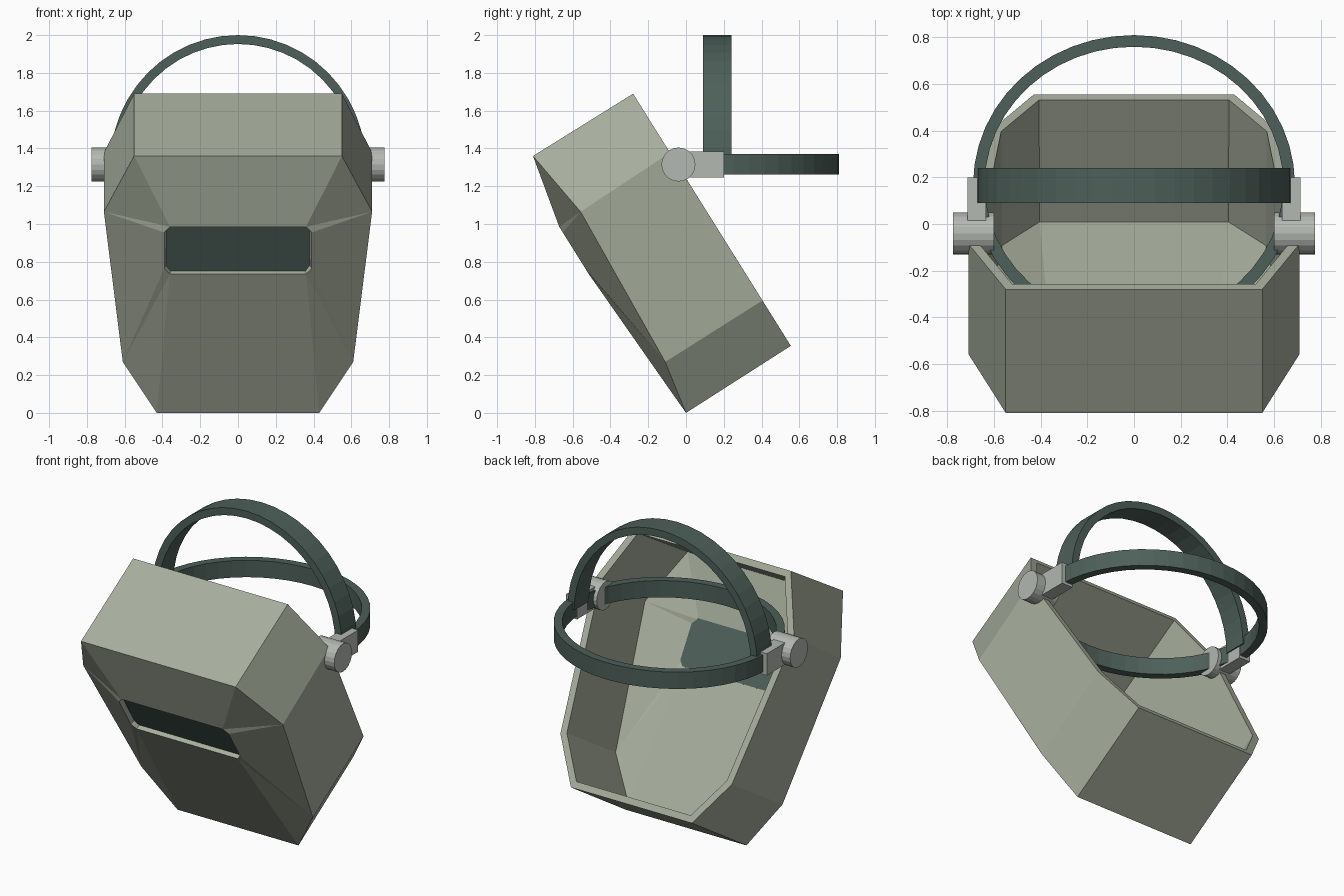
import bpy, bmesh, math
from mathutils import Vector

if "Cube" in bpy.data.objects:
    bpy.data.objects.remove(bpy.data.objects["Cube"])


def material(name, rgb):
    m = bpy.data.materials.new(name)
    m.diffuse_color = (*rgb, 1)
    m.use_nodes = True
    m.node_tree.nodes["Principled BSDF"].inputs["Base Color"].default_value = m.diffuse_color
    return m


SHELL = material("shell_green", (0.39, 0.43, 0.34))
DARK = material("dark_green", (0.075, 0.115, 0.10))
METAL = material("light_grey", (0.45, 0.48, 0.44))


def make(name, verts, faces, mat, fix=True):
    me = bpy.data.meshes.new(name)
    me.from_pydata([tuple(v) for v in verts], [], faces)
    if fix:
        bm = bmesh.new()
        bm.from_mesh(me)
        bmesh.ops.recalc_face_normals(bm, faces=bm.faces)
        bm.to_mesh(me)
        bm.free()
    me.materials.append(mat)
    ob = bpy.data.objects.new(name, me)
    bpy.context.collection.objects.link(ob)
    return ob


def ring(half):
    """Right half of a loop, completed by its mirror image."""
    return [Vector(p) for p in half] + [Vector((-x, y, z)) for x, y, z in reversed(half)]


# Mask shell: back rim, front outline, raised window outline
back = ring([(.55, -.28, 1.69), (.71, -.085, 1.378), (.61, .405, .595), (.43, .555, .355)])
front = ring([(.55, -.81, 1.36), (.71, -.558, 1.065), (.61, -.11, .27), (.43, 0, 0)])
win_y = lambda z: (-.047 - .53 * z) / .848
window = ring([(x, win_y(z), z) for x, z in ((.36, .985), (.39, .955), (.39, .765), (.36, .735))])
faces = []
for i in range(8):
    j = (i + 1) % 8
    faces.append((8 + i, 8 + j, j, i))
    a, b, c, d = 16 + i, 16 + j, 8 + j, 8 + i
    if i in (0, 4):
        faces += [(a, b, c), (a, c, d)]
    elif i in (2, 6):
        faces += [(a, b, d), (b, c, d)]
    else:
        faces.append((a, b, c, d))
shell = make("mask_shell", back + front + window, faces, SHELL, fix=False)
mod = shell.modifiers.new("wall", 'SOLIDIFY')
mod.thickness = .042
mod.offset = -1
mod.use_even_offset = True

# Dark lens set into the window
depth = Vector((0, .848, .53))
lens = [p + depth * .028 for p in window] + [p + depth * .045 for p in window]
make("window_lens", lens, [tuple(range(8)), tuple(range(8, 16))] +
     [(i, (i + 1) % 8, 8 + (i + 1) % 8, 8 + i) for i in range(8)], DARK)


# Head straps: flat elliptical bands
def band(name, rx, ry, thick, lo, hi, place, sweep, n):
    closed = sweep > 6
    verts, faces = [], []
    count = n if closed else n + 1
    for k in range(count):
        c, s = math.cos(sweep * k / n), math.sin(sweep * k / n)
        for t, w in ((0, lo), (0, hi), (thick, hi), (thick, lo)):
            verts.append(place((rx - t) * c, (ry - t) * s, w))
    for k in range(n):
        a, b = 4 * k, 4 * ((k + 1) % count)
        faces += [(a + q, a + (q + 1) % 4, b + (q + 1) % 4, b + q) for q in range(4)]
    if not closed:
        faces += [(0, 1, 2, 3), tuple(range(4 * n, 4 * n + 4))]
    return make(name, verts, faces, DARK)


band("head_band", .69, .64, .05, 1.262, 1.37, lambda u, v, w: (u, .17 + v, w), math.tau, 48)
band("crown_strap", .675, .68, .047, .09, .24, lambda u, v, w: (u, w, 1.32 + v), math.pi, 24)

# Pivot knobs and the arms joining them to the straps
for side, sx in (("right", 1), ("left", -1)):
    bpy.ops.mesh.primitive_cylinder_add(vertices=20, radius=.09, depth=.175,
                                        location=(sx * .688, -.04, 1.315),
                                        rotation=(0, math.pi / 2, 0))
    knob = bpy.context.object
    knob.name = side + "_pivot_knob"
    knob.data.materials.append(METAL)
    bpy.ops.mesh.primitive_cube_add(size=1, location=(sx * .675, .08, 1.315))
    arm = bpy.context.object
    arm.name = side + "_pivot_arm"
    arm.scale = (.08, .24, .14)
    arm.data.materials.append(METAL)
